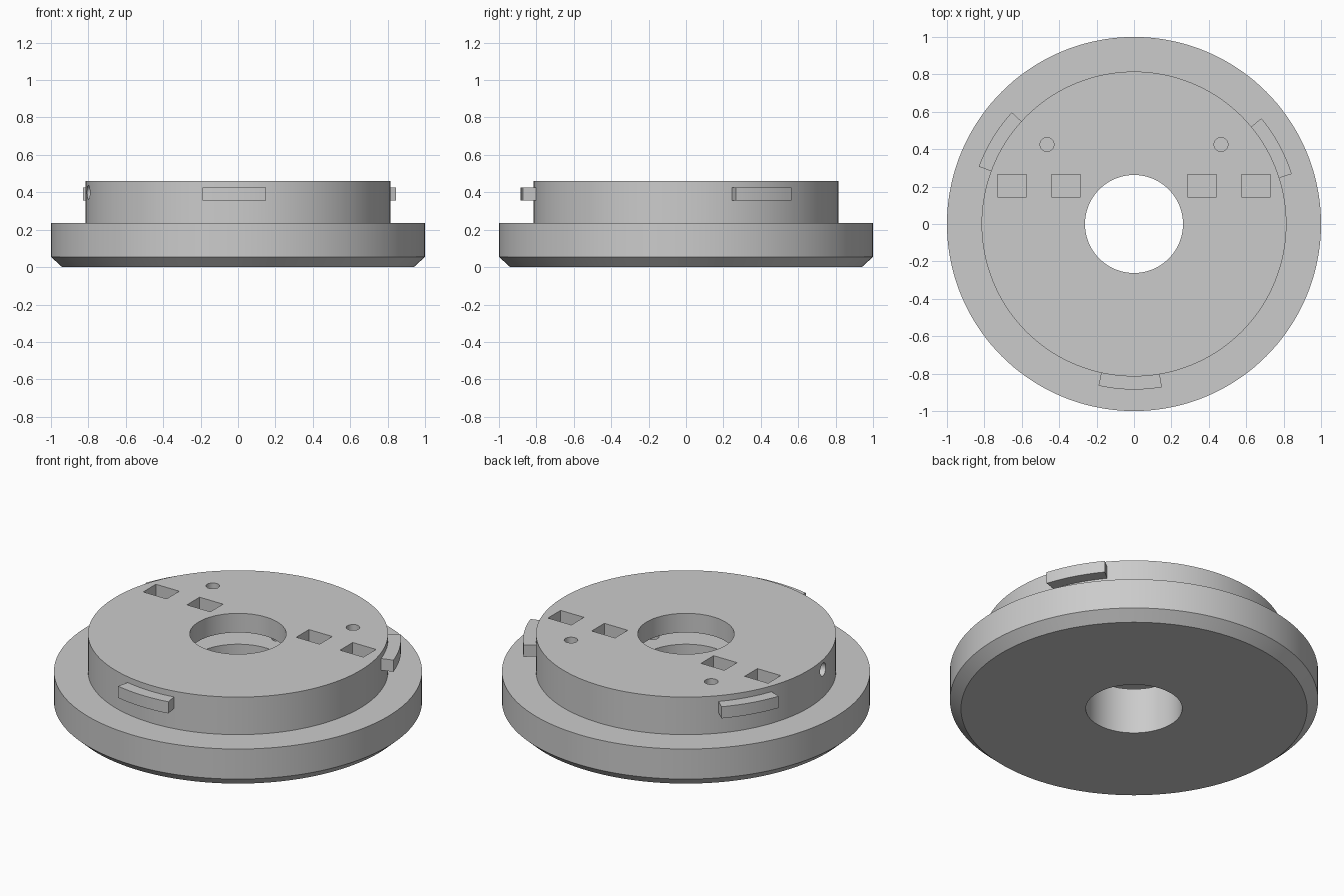
import bpy, bmesh, math
from mathutils import Matrix, Vector

if "Cube" in bpy.data.objects:
    bpy.data.objects.remove(bpy.data.objects["Cube"], do_unlink=True)

grey = bpy.data.materials.new("plain grey")
grey.use_nodes = True
grey.diffuse_color = (0.6, 0.6, 0.6, 1)
grey.node_tree.nodes["Principled BSDF"].inputs["Base Color"].default_value = (0.6, 0.6, 0.6, 1)

BORE, DISC, FLANGE, TOP = 0.262, 0.815, 1.0, 0.46


def finish(bm, name):
    bmesh.ops.recalc_face_normals(bm, faces=bm.faces)
    mesh = bpy.data.meshes.new(name)
    bm.to_mesh(mesh)
    bm.free()
    obj = bpy.data.objects.new(name, mesh)
    bpy.context.collection.objects.link(obj)
    mesh.materials.append(grey)
    return obj


def revolve(name, profile, start, sweep, steps):
    """Sweep a closed (radius, height) outline around z."""
    bm = bmesh.new()
    full = sweep >= 360
    rings = []
    for i in range(steps if full else steps + 1):
        a = math.radians(start + sweep * i / steps)
        rings.append([bm.verts.new((r * math.cos(a), r * math.sin(a), z)) for r, z in profile])
    n = len(profile)
    pairs = list(zip(rings, rings[1:]))
    if full:
        pairs.append((rings[-1], rings[0]))
    for a, b in pairs:
        for j in range(n):
            k = (j + 1) % n
            bm.faces.new((a[j], b[j], b[k], a[k]))
    if not full:
        bm.faces.new(rings[0])
        bm.faces.new(rings[-1])
    return finish(bm, name)


def box(bm, center, size):
    bmesh.ops.create_cube(bm, size=1, matrix=Matrix.Translation(center) @ Matrix.Diagonal((*size, 1)))


def drill(bm, center, radius, depth, axis=(0, 0, 1)):
    turn = Vector((0, 0, 1)).rotation_difference(Vector(axis)).to_matrix().to_4x4()
    bmesh.ops.create_cone(bm, cap_ends=True, segments=32, radius1=radius, radius2=radius,
                          depth=depth, matrix=Matrix.Translation(center) @ turn)


def smooth(obj):
    bpy.ops.object.select_all(action="DESELECT")
    obj.select_set(True)
    bpy.context.view_layer.objects.active = obj
    bpy.ops.object.shade_smooth_by_angle(angle=math.radians(30))


# Body: chamfered flange, raised disc, central bore and inner cavity
floor, ceiling, cavity = 0.275, 0.345, 0.78
body = revolve("flanged_body", [
    (BORE, 0), (0.94, 0), (FLANGE, 0.055), (FLANGE, 0.235), (DISC, 0.235), (DISC, TOP),
    (BORE, TOP), (BORE, ceiling), (cavity, ceiling), (cavity, floor), (BORE, floor),
], 0, 360, 144)

# Cutters: rectangular slots, pin holes, side hole and blind screw holes
bm = bmesh.new()
for side in (-1, 1):
    for x in (0.3625, 0.6525):
        box(bm, (side * x, 0.205, 0.41), (0.155, 0.12, 0.2))
    drill(bm, (side * 0.465, 0.425, 0.41), 0.037, 0.2)
a = math.radians(191)
out = Vector((math.cos(a), math.sin(a), 0))
drill(bm, out * 0.78 + Vector((0, 0, 0.4)), 0.038, 0.2, out)
for deg in (92, 212, 332):
    a = math.radians(deg)
    drill(bm, (0.4 * math.cos(a), 0.4 * math.sin(a), 0.225), 0.035, 0.15)
cutter = finish(bm, "hole_cutter")
cutter.hide_render = True

mod = body.modifiers.new("holes", "BOOLEAN")
mod.operation = "DIFFERENCE"
mod.solver = "EXACT"
mod.object = cutter
bpy.context.view_layer.objects.active = body
bpy.ops.object.modifier_apply(modifier=mod.name)
bpy.data.objects.remove(cutter, do_unlink=True)
smooth(body)

# Three curved locking tabs around the disc
for name, start in (("left_tab", 17.6), ("right_tab", 137.6), ("front_tab", 257.6)):
    tab = revolve(name, [(0.8, 0.355), (0.885, 0.355), (0.885, 0.425), (0.8, 0.425)], start, 22.1, 10)
    smooth(tab)
